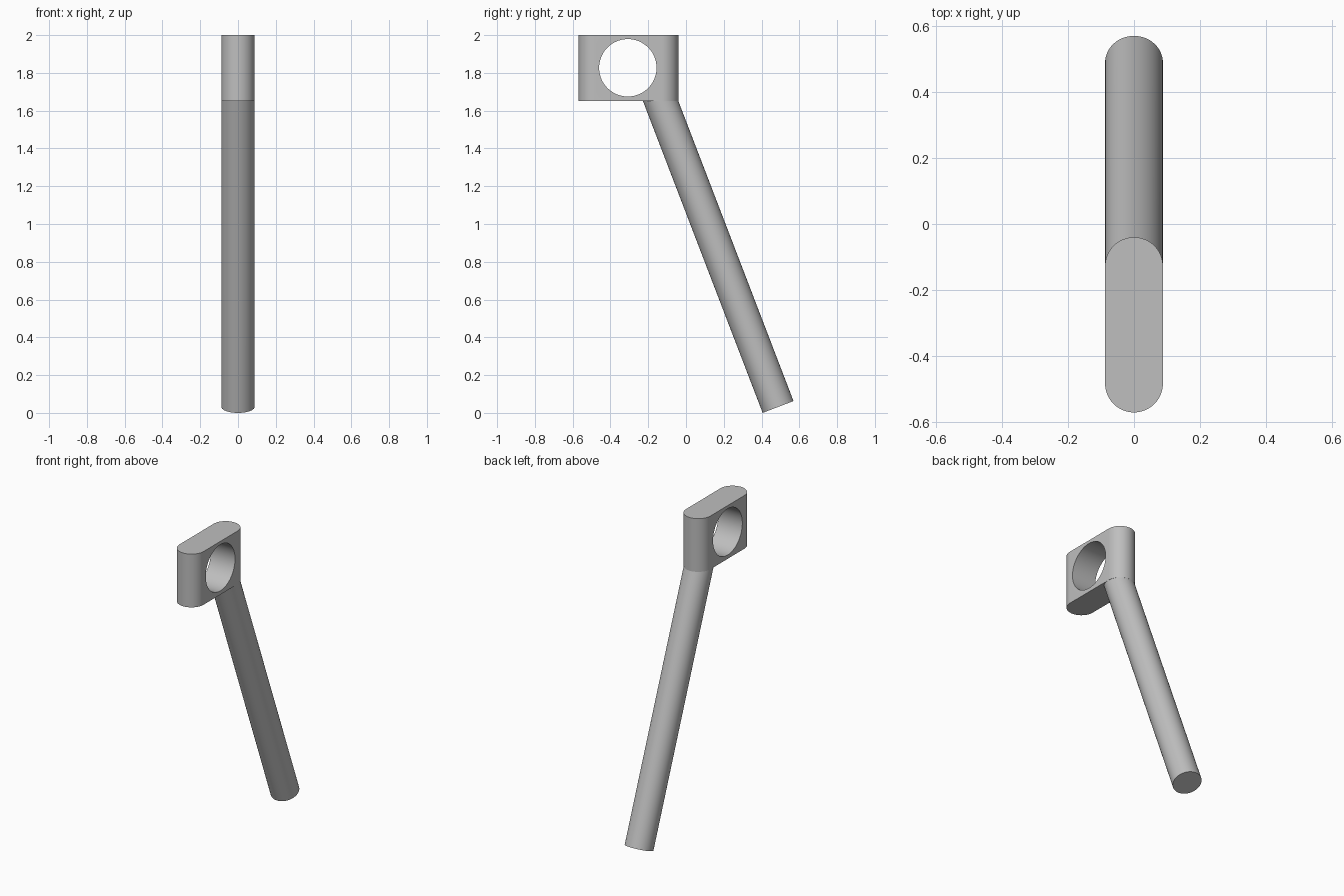
import bpy, bmesh
from math import sin, cos, pi, radians
from mathutils import Vector, Matrix

default = bpy.data.objects.get("Cube")
if default:
    bpy.data.objects.remove(default, do_unlink=True)

R = 0.0875                    # shared radius of rod and block ends
Z_LOW, Z_TOP = 1.65, 2.0      # block height range
TILT = radians(21)

grey = bpy.data.materials.new("plain_grey")
grey.use_nodes = True
colour = (0.52, 0.52, 0.52, 1)
grey.diffuse_color = colour
grey.node_tree.nodes["Principled BSDF"].inputs["Base Color"].default_value = colour


def make_object(name, bm):
    bmesh.ops.recalc_face_normals(bm, faces=bm.faces)
    mesh = bpy.data.meshes.new(name)
    bm.to_mesh(mesh)
    bm.free()
    mesh.materials.append(grey)
    obj = bpy.data.objects.new(name, mesh)
    bpy.context.collection.objects.link(obj)
    return obj


def activate(obj):
    bpy.ops.object.select_all(action='DESELECT')
    obj.select_set(True)
    bpy.context.view_layer.objects.active = obj


# Clamp block: round-ended slab extruded upward
bm = bmesh.new()
steps = 32
outline = []
for centre_y, start in ((-0.04 - R, 0), (-0.57 + R, pi)):
    for i in range(steps + 1):
        a = start + pi * i / steps
        outline.append(bm.verts.new((R * cos(a), centre_y + R * sin(a), Z_LOW)))
base = bm.faces.new(outline)
top = bmesh.ops.extrude_face_region(bm, geom=[base])["geom"]
bmesh.ops.translate(bm, vec=(0, 0, Z_TOP - Z_LOW),
                    verts=[v for v in top if isinstance(v, bmesh.types.BMVert)])
block = make_object("clamp_block", bm)

# Round hole running sideways through the block
bm = bmesh.new()
bmesh.ops.create_cone(bm, cap_ends=True, segments=96, radius1=0.152, radius2=0.152, depth=0.6,
                      matrix=Matrix.Translation((0, -0.308, 1.827)) @ Matrix.Rotation(pi / 2, 4, 'Y'))
cutter = make_object("hole_cutter", bm)
cutter.hide_render = True
cut = block.modifiers.new("hole", 'BOOLEAN')
cut.operation = 'DIFFERENCE'
cut.solver = 'EXACT'
cut.object = cutter
activate(block)
bpy.ops.object.modifier_apply(modifier=cut.name)
bpy.data.objects.remove(cutter, do_unlink=True)

# Slanted rod: square-cut foot, top trimmed level just inside the block
axis = Vector((0, -sin(TILT), cos(TILT)))
foot = Vector((0, 0.4875, R * sin(TILT)))
bm = bmesh.new()
bmesh.ops.create_cone(bm, cap_ends=True, segments=64, radius1=R, radius2=R, depth=1,
                      matrix=Matrix.Translation(foot + axis * 0.5) @ Matrix.Rotation(TILT, 4, 'X'))
for v in bm.verts:
    if (v.co - foot).dot(axis) > 0.5:
        v.co += axis * ((Z_LOW + 0.004 - v.co.z) / axis.z)
rod = make_object("slanted_rod", bm)

for obj in (block, rod):
    activate(obj)
    bpy.ops.object.shade_smooth_by_angle(angle=radians(18))
